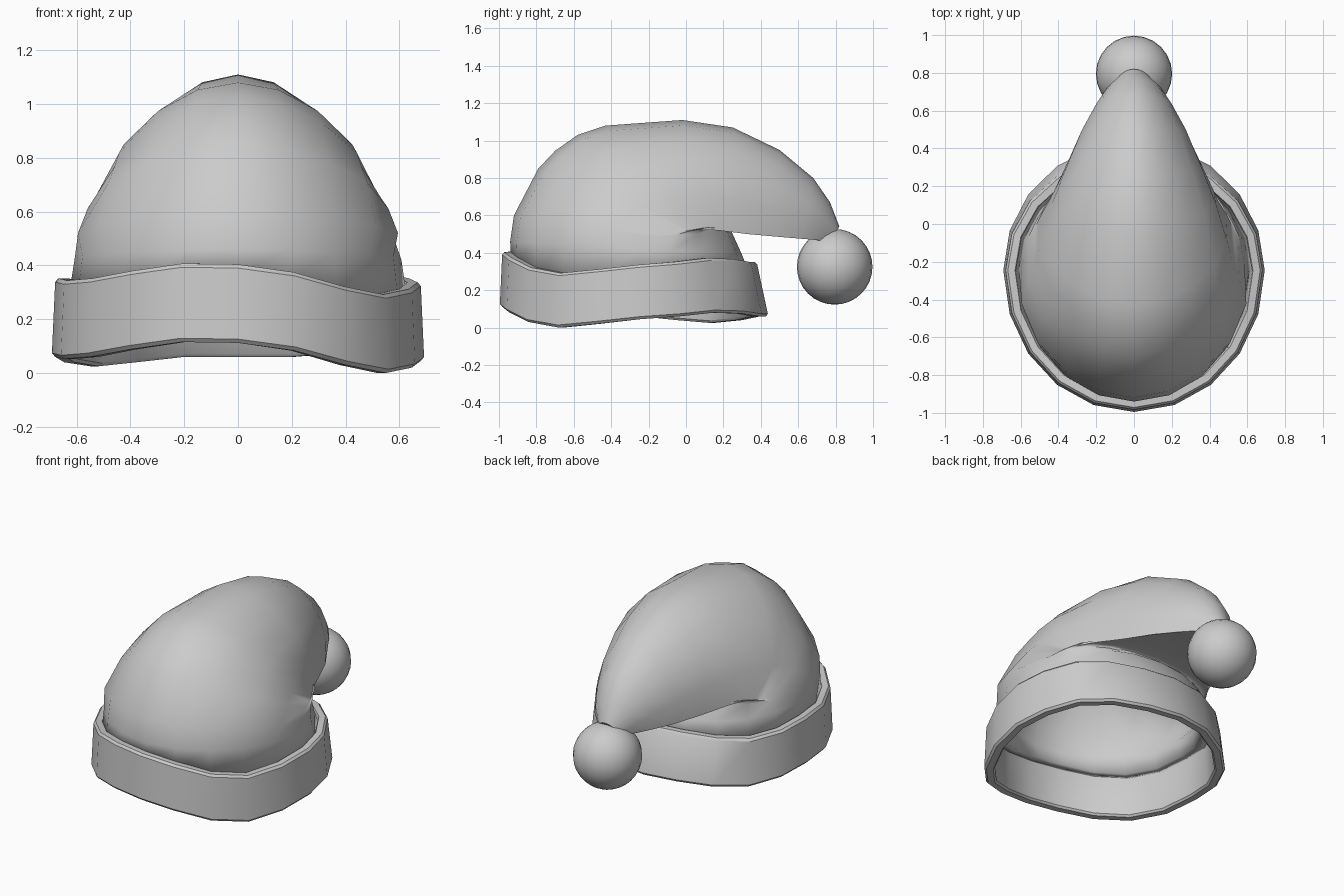
import bpy, bmesh
from math import sin, cos, pi

if "Cube" in bpy.data.objects:
    bpy.data.objects.remove(bpy.data.objects["Cube"])

N = 20  # sides around hat, counted from the front towards +x
# height of the wavy lower hem at each side
HEM = [.112, .083, .03, 0, .02, .045, .06, .08, .075, .06,
       .06, .06, .04, .025, .04, .06, .052, .06, .088, .115]


def loft(name, rings, closed=False, cap_end=False):
    bm = bmesh.new()
    vs = [[bm.verts.new(p) for p in r] for r in rings]
    pairs = list(zip(vs, vs[1:]))
    if closed:
        pairs.append((vs[-1], vs[0]))
    for a, b in pairs:
        for i in range(N):
            j = (i + 1) % N
            bm.faces.new((a[i], a[j], b[j], b[i]))
    if cap_end:
        bm.faces.new(vs[-1])
    bmesh.ops.recalc_face_normals(bm, faces=bm.faces)
    me = bpy.data.meshes.new(name)
    bm.to_mesh(me)
    bm.free()
    ob = bpy.data.objects.new(name, me)
    bpy.context.collection.objects.link(ob)
    return ob


def smooth(ob, deg):
    bpy.ops.object.select_all(action='DESELECT')
    ob.select_set(True)
    bpy.context.view_layer.objects.active = ob
    bpy.ops.object.shade_smooth_by_angle(angle=deg * pi / 180)


# folded brim: bevelled profile of (inset, height) swept round the wavy oval
profile = [(.012, 0), (0, .014), (.012, .278), (.024, .292),
           (.062, .292), (.068, .28), (.062, .012), (.052, 0)]
rings = []
for inset, h in profile:
    ring = []
    for i in range(N):
        a = 2 * pi * i / N
        f = cos(a)
        y = -.245 - ((.75 if f > 0 else .685) - inset) * f
        y -= .17 * h * max(0, -f)
        ring.append(((.692 - inset) * sin(a), y, HEM[i] + h))
    rings.append(ring)
smooth(loft("brim", rings, closed=True), 35)

# floppy cap: sections given by front/top (y,z), side (y,z), back/under (y,z), half width
sections = [
    (-.935, 0, -.25, 0, .33, 0, .625),
    (-.94, .46, -.25, .42, .295, .40, .608),
    (-.92, .60, -.20, .485, .245, .51, .585),
    (-.79, .85, -.08, .505, .205, .535, .55),
    (-.70, .945, -.02, .515, .20, .545, .525),
    (-.58, 1.03, .02, .52, .205, .55, .505),
    (-.43, 1.08, .06, .525, .215, .55, .485),
    (-.02, 1.11, .17, .52, .24, .55, .425),
    (.25, 1.07, .33, .50, .35, .535, .35),
    (.50, .95, .50, .485, .48, .515, .27),
    (.68, .80, .62, .475, .60, .49, .195),
    (.77, .67, .70, .468, .68, .47, .14),
    (.82, .54, .77, .46, .75, .455, .07),
]
rings, weights = [], []
for k, (ty, tz, cy, cz, by, bz, w) in enumerate(sections):
    ring = []
    for i in range(N):
        a = 2 * pi * i / N
        f, s = cos(a), sin(a)
        ey, ez = (ty, tz) if f > 0 else (by, bz)
        y = cy + (ey - cy) * abs(f)
        z = cz + (ez - cz) * abs(f)
        x = w * s
        if k == 0:
            z = HEM[i] + .255
        elif k > 1 and f > 0:      # fuller shoulders
            x *= 1 + .13 * abs(s) ** 3 * 2 * f
        ring.append((x, y, z))
        # cloth thins out in the fold so the lining stays inside
        weights.append(1 if k < 2 or (f > .5 and k < 10) else .05)
    rings.append(ring)
cap = loft("cap", rings, cap_end=True)
smooth(cap, 42)
group = cap.vertex_groups.new(name="cloth")
for i, wt in enumerate(weights):
    group.add([i], wt, 'REPLACE')
m = cap.modifiers.new("thickness", 'SOLIDIFY')
m.thickness = .06
m.offset = -1
m.vertex_group = "cloth"

# pompom at the tip
bpy.ops.mesh.primitive_uv_sphere_add(segments=24, ring_count=16, radius=.202,
                                     location=(0, .795, .325))
pom = bpy.context.object
pom.name = "pompom"
smooth(pom, 60)
